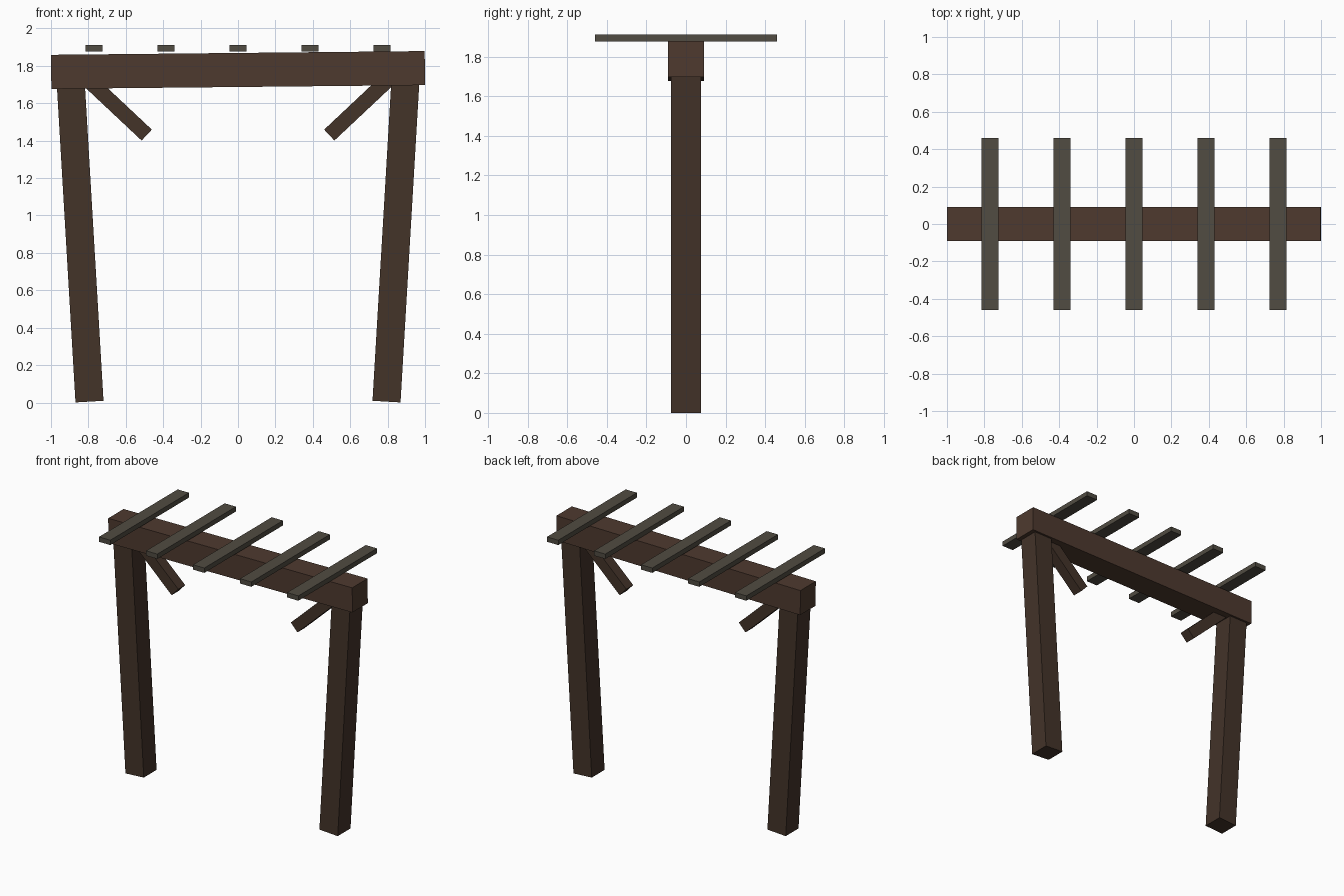
import bpy, math
from mathutils import Vector

if "Cube" in bpy.data.objects:
    bpy.data.objects.remove(bpy.data.objects["Cube"])


def material(name, rgb):
    m = bpy.data.materials.new(name)
    m.diffuse_color = (*rgb, 1)
    m.use_nodes = True
    m.node_tree.nodes["Principled BSDF"].inputs["Base Color"].default_value = m.diffuse_color
    return m


post_wood = material("post_wood", (0.056, 0.033, 0.022))
beam_wood = material("beam_wood", (0.076, 0.042, 0.028))
slat_wood = material("weathered_slat_wood", (0.082, 0.072, 0.054))


def box(name, size, loc, mat, tilt=0.0):
    """Timber of given size, tilted about the y axis (radians)."""
    bpy.ops.mesh.primitive_cube_add(size=1, location=loc, rotation=(0, tilt, 0))
    o = bpy.context.object
    o.name = name
    o.scale = size
    bpy.ops.object.transform_apply(location=False, rotation=False, scale=True)
    o.data.materials.append(mat)
    return o


def timber(name, start, end, width, depth, mat):
    """Square-cut timber running between two (x, z) points in the y = 0 plane."""
    a, b = Vector((start[0], 0, start[1])), Vector((end[0], 0, end[1]))
    d = b - a
    return box(name, (width, depth, d.length), (a + b) / 2, mat, math.atan2(d.x, d.z))


# Leaning posts and knee braces, mirrored left and right
for side, s in (("left", -1), ("right", 1)):
    timber(f"{side}_post", (s * 0.794, 0.005), (s * 0.895, 1.72), 0.15, 0.15, post_wood)
    timber(f"{side}_brace", (s * 0.488, 1.43), (s * 0.852, 1.772), 0.08, 0.08, post_wood)

# Slightly sloping top beam
box("top_beam", (1.998, 0.18, 0.182), (0, 0, 1.778), beam_wood, -0.01)

# Cross slats
for i in range(5):
    box(f"slat_{i + 1}", (0.092, 0.92, 0.036), ((i - 2) * 0.385, 0, 1.894), slat_wood)
